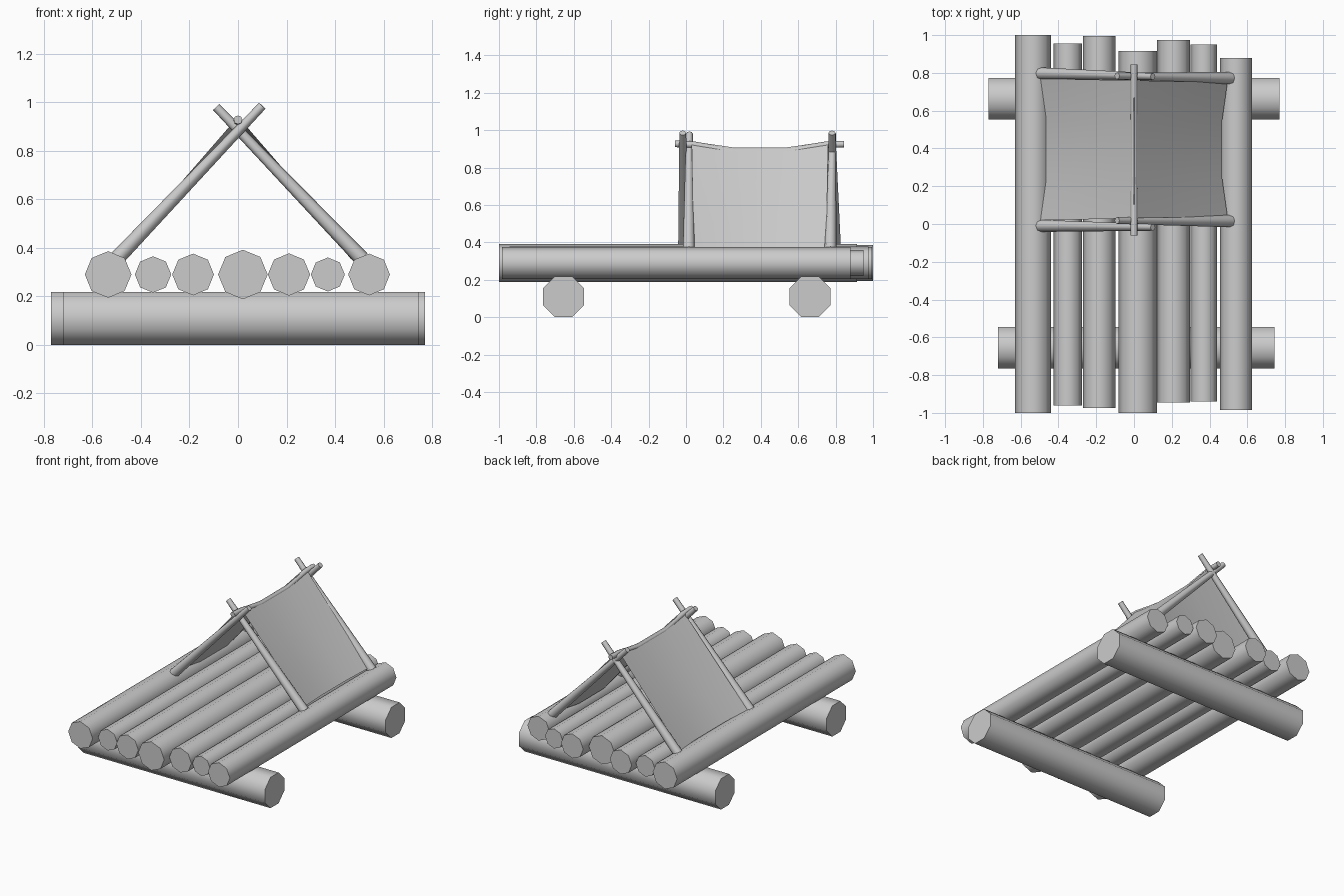
import bpy, math
from mathutils import Vector, Matrix

cube = bpy.data.objects.get("Cube")
if cube:
    bpy.data.objects.remove(cube)

GREY = (0.6, 0.6, 0.6, 1)
mat = bpy.data.materials.new("plain grey")
mat.use_nodes = True
mat.diffuse_color = GREY
mat.node_tree.nodes["Principled BSDF"].inputs["Base Color"].default_value = GREY


def finish(name, verts, faces):
    mesh = bpy.data.meshes.new(name)
    mesh.from_pydata(verts, [], faces)
    mesh.materials.append(mat)
    obj = bpy.data.objects.new(name, mesh)
    bpy.context.collection.objects.link(obj)
    bpy.ops.object.select_all(action="DESELECT")
    obj.select_set(True)
    bpy.context.view_layer.objects.active = obj
    bpy.ops.object.shade_smooth_by_angle(angle=math.radians(55))
    return obj


def log(name, points, radii, turn=0.0, sides=8):
    """Capped round bar through the points, with one radius per point."""
    points = [Vector(p) for p in points]
    axis = (points[-1] - points[0]).normalized()
    up = Vector((0, 0, 1))
    side = axis.cross(up).normalized()
    up = side.cross(axis)
    verts, faces = [], []
    for p, r in zip(points, radii):
        for i in range(sides):
            a = turn + math.tau * i / sides
            verts.append(p + r * (math.cos(a) * side + math.sin(a) * up))
    for k in range(len(points) - 1):
        for i in range(sides):
            j = (i + 1) % sides
            a, b = k * sides, (k + 1) * sides
            faces.append((a + j, a + i, b + i, b + j))
    faces.append(tuple(range(sides)))
    faces.append(tuple(reversed(range(len(verts) - sides, len(verts)))))
    return finish(name, verts, faces)


# Deck logs: x, radius, front end, back end
DECK = [(-0.535, 0.096, -1.0, 1.0), (-0.35, 0.075, -0.96, 0.955),
        (-0.185, 0.086, -0.975, 0.995), (0.02, 0.102, -1.0, 0.915),
        (0.21, 0.087, -0.945, 0.975), (0.37, 0.07, -0.94, 0.95),
        (0.54, 0.086, -0.985, 0.88)]
for n, (x, r, y0, y1) in enumerate(DECK, 1):
    log(f"deck_log_{n}", [(x, y0, 0.29), (x, y1, 0.29)], (r, r))

# Cross logs under the deck, lying on a flat side
for name, y, x0, x1 in (("front", -0.655, -0.72, 0.745), ("back", 0.663, -0.77, 0.77)):
    log(f"{name}_cross_log", [(x0, y, 0.109), (x1, y, 0.109)], (0.118, 0.118), math.pi / 8)

# Crossed tent poles, thicker at the foot
for name, yl, yr in (("front", -0.01, 0.015), ("back", 0.797, 0.772)):
    shift = 0.022 if name == "front" else -0.022
    log(f"{name}_right_pole", [(-0.5, yl, 0.355), (0.1, yl + shift * 0.2 - 0.012, 0.985)],
        (0.032, 0.018))
    log(f"{name}_left_pole", [(0.51, yr, 0.355), (-0.09, yr - shift * 0.2 + 0.008, 0.98)],
        (0.032, 0.018))

# Ridge pole, bowed under the cloth
log("ridge_pole", [(0, -0.06, 0.927), (0, 0.04, 0.922), (0, 0.24, 0.885),
                   (0, 0.54, 0.885), (0, 0.75, 0.922), (0, 0.845, 0.925)], [0.018] * 6)

# Sagging tent cloth
verts, faces = [], []
STEPS, ROWS = 4, ((0.0, 0.0), (0.3, 1.0), (0.7, 1.0), (1.0, 0.0))
for t, sag in ROWS:
    for i in range(-STEPS, STEPS + 1):
        f = i / STEPS
        y0, y1 = 0.03 + 0.01 * f, 0.76 - 0.01 * f
        x = 0.495 * f - 0.03 * sag * f
        z = 0.94 - 0.57 * abs(f) - 0.032 * sag * (1 - 0.5 * abs(f))
        verts.append((x, y0 + (y1 - y0) * t, z))
W = 2 * STEPS + 1
for r in range(len(ROWS) - 1):
    for c in range(W - 1):
        a = r * W + c
        faces.append((a, a + 1, a + W + 1, a + W))
finish("tent_cloth", verts, faces)
